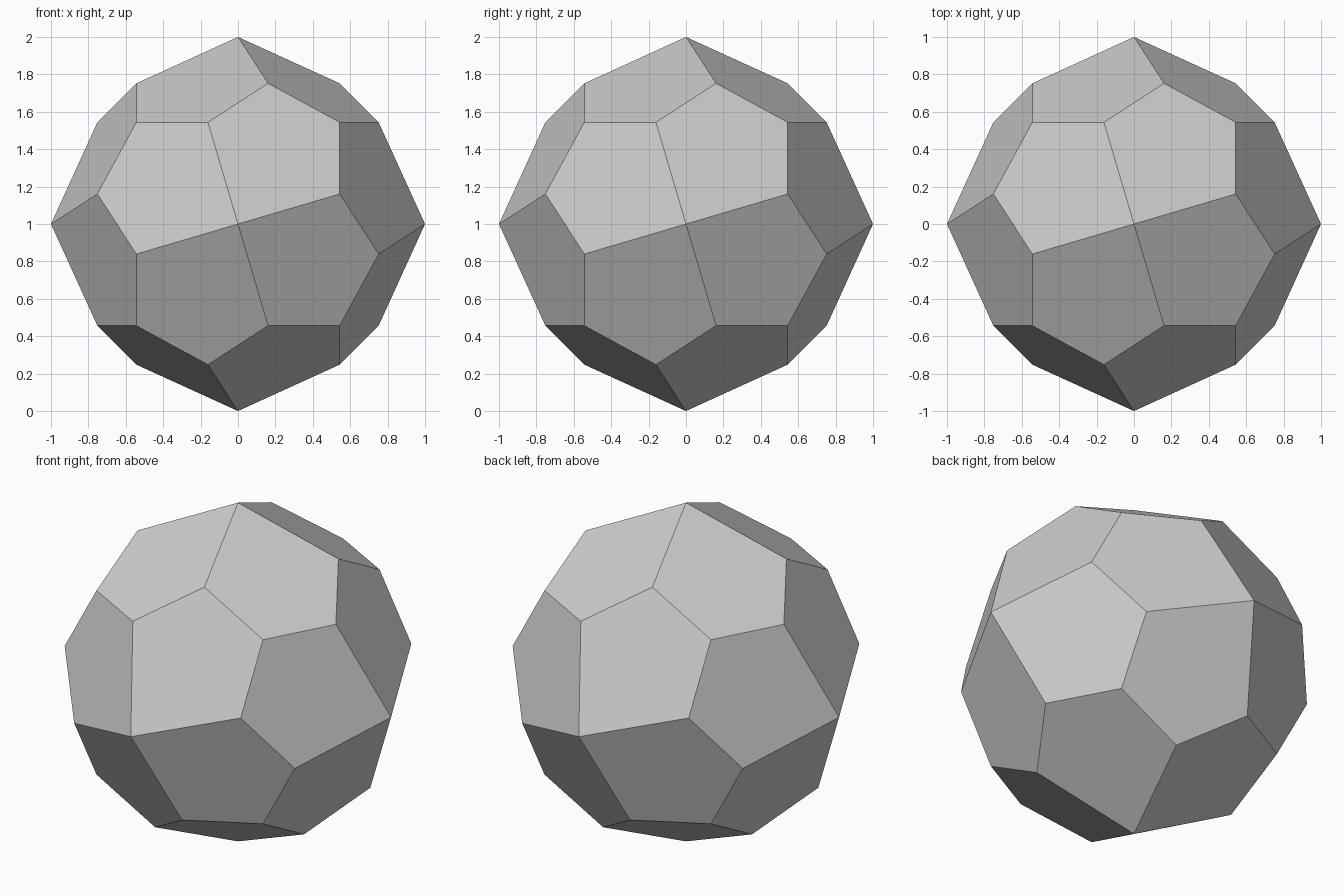
import bpy, bmesh
from itertools import permutations, product
from mathutils import Matrix, Vector

if "Cube" in bpy.data.objects:
    bpy.data.objects.remove(bpy.data.objects["Cube"])

# Tribonacci constant sets the proportions of the 24-sided twisted solid
t = 1.8392867552
a, b, c = 1 / t, 1 / t**3, (2 * t + 1) / t**3

# One pentagon next to the top point, counter-clockwise from outside
pentagon = [Vector(p) for p in ((0, 0, 1), (a, b, c), (a, a, a), (b, c, a), (-b, a, c))]


def cube_rotations():
    for perm in permutations(range(3)):
        for signs in product((1, -1), repeat=3):
            m = Matrix([[signs[i] if j == perm[i] else 0 for j in range(3)] for i in range(3)])
            if m.determinant() > 0:
                yield m


# Repeat the pentagon with all 24 rotations of a cube and weld the seams
bm = bmesh.new()
for rot in cube_rotations():
    bm.faces.new([bm.verts.new(rot @ p + Vector((0, 0, 1))) for p in pentagon])
bmesh.ops.remove_doubles(bm, verts=bm.verts[:], dist=1e-3)
bmesh.ops.recalc_face_normals(bm, faces=bm.faces[:])

mesh = bpy.data.meshes.new("pentagon_faced_solid")
bm.to_mesh(mesh)
bm.free()
bpy.context.collection.objects.link(bpy.data.objects.new("pentagon_faced_solid", mesh))
